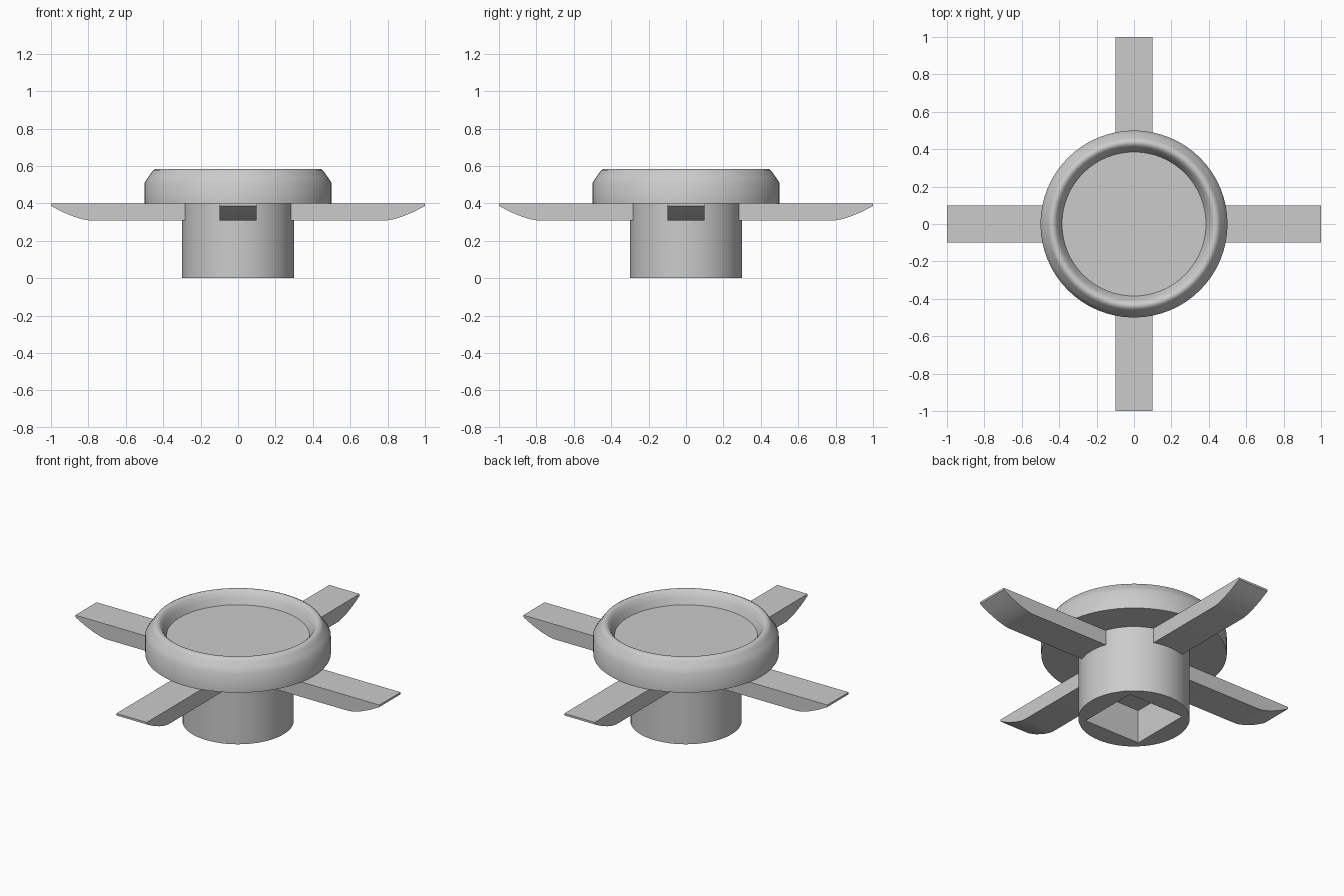
import bpy, bmesh, math
from mathutils import Matrix, Vector

cube = bpy.data.objects.get("Cube")
if cube:
    bpy.data.objects.remove(cube, do_unlink=True)

grey = bpy.data.materials.new("plain grey")
grey.use_nodes = True
colour = (0.6, 0.6, 0.6, 1)
grey.diffuse_color = colour
grey.node_tree.nodes["Principled BSDF"].inputs["Base Color"].default_value = colour


def make_object(name, bm, smooth_angle=None):
    bmesh.ops.recalc_face_normals(bm, faces=bm.faces)
    mesh = bpy.data.meshes.new(name)
    bm.to_mesh(mesh)
    bm.free()
    mesh.materials.append(grey)
    obj = bpy.data.objects.new(name, mesh)
    bpy.context.collection.objects.link(obj)
    if smooth_angle:
        bpy.ops.object.select_all(action="DESELECT")
        obj.select_set(True)
        bpy.context.view_layer.objects.active = obj
        bpy.ops.object.shade_smooth_by_angle(angle=math.radians(smooth_angle))
    return obj


def lathe(name, profile, steps=64):
    """Spin a closed (radius, height) profile whose ends lie on the axis."""
    bm = bmesh.new()
    verts = [bm.verts.new((r, 0, z)) for r, z in profile]
    edges = [bm.edges.new(pair) for pair in zip(verts, verts[1:])]
    bmesh.ops.spin(bm, geom=verts + edges, cent=(0, 0, 0), axis=(0, 0, 1),
                   angle=math.tau, steps=steps)
    bmesh.ops.remove_doubles(bm, verts=bm.verts, dist=0.0005)
    return make_object(name, bm, 40)


# Shallow dish with a rounded rim
lathe("dish", [(0, 0.4), (0.5, 0.4), (0.5, 0.51), (0.48, 0.54), (0.462, 0.566),
               (0.453, 0.578), (0.44, 0.584), (0.427, 0.582), (0.415, 0.572),
               (0.4, 0.545), (0.385, 0.51), (0, 0.51)])

# Round pedestal with a square socket underneath
pedestal = lathe("pedestal", [(0, 0), (0.3, 0), (0.3, 0.4), (0, 0.4)])
bm = bmesh.new()
bmesh.ops.create_cube(bm, size=1, matrix=Matrix.Diagonal((0.37, 0.37, 0.4, 1)))
cutter = make_object("socket_cutter", bm)
cutter.hide_render = True
cut = pedestal.modifiers.new("socket", "BOOLEAN")
cut.operation = "DIFFERENCE"
cut.solver = "EXACT"
cut.object = cutter
bpy.ops.object.select_all(action="DESELECT")
pedestal.select_set(True)
bpy.context.view_layer.objects.active = pedestal
bpy.ops.object.modifier_apply(modifier=cut.name)
bpy.data.objects.remove(cutter, do_unlink=True)

# Four arms whose undersides curve up to thin tips
side = [(0.2, 0.399), (0.2, 0.31), (0.8, 0.31), (0.83, 0.315), (0.88, 0.33),
        (0.94, 0.355), (1, 0.387), (1, 0.399)]
for i, name in enumerate(("left_arm", "back_arm", "right_arm", "front_arm")):
    bm = bmesh.new()
    face = bm.faces.new([bm.verts.new((x, -0.1, z)) for x, z in side])
    extruded = bmesh.ops.extrude_face_region(bm, geom=[face])["geom"]
    bmesh.ops.translate(bm, vec=Vector((0, 0.2, 0)),
                        verts=[v for v in extruded if isinstance(v, bmesh.types.BMVert)])
    bmesh.ops.rotate(bm, verts=bm.verts, cent=(0, 0, 0),
                     matrix=Matrix.Rotation(i * math.pi / 2, 3, "Z"))
    make_object(name, bm, 30)
